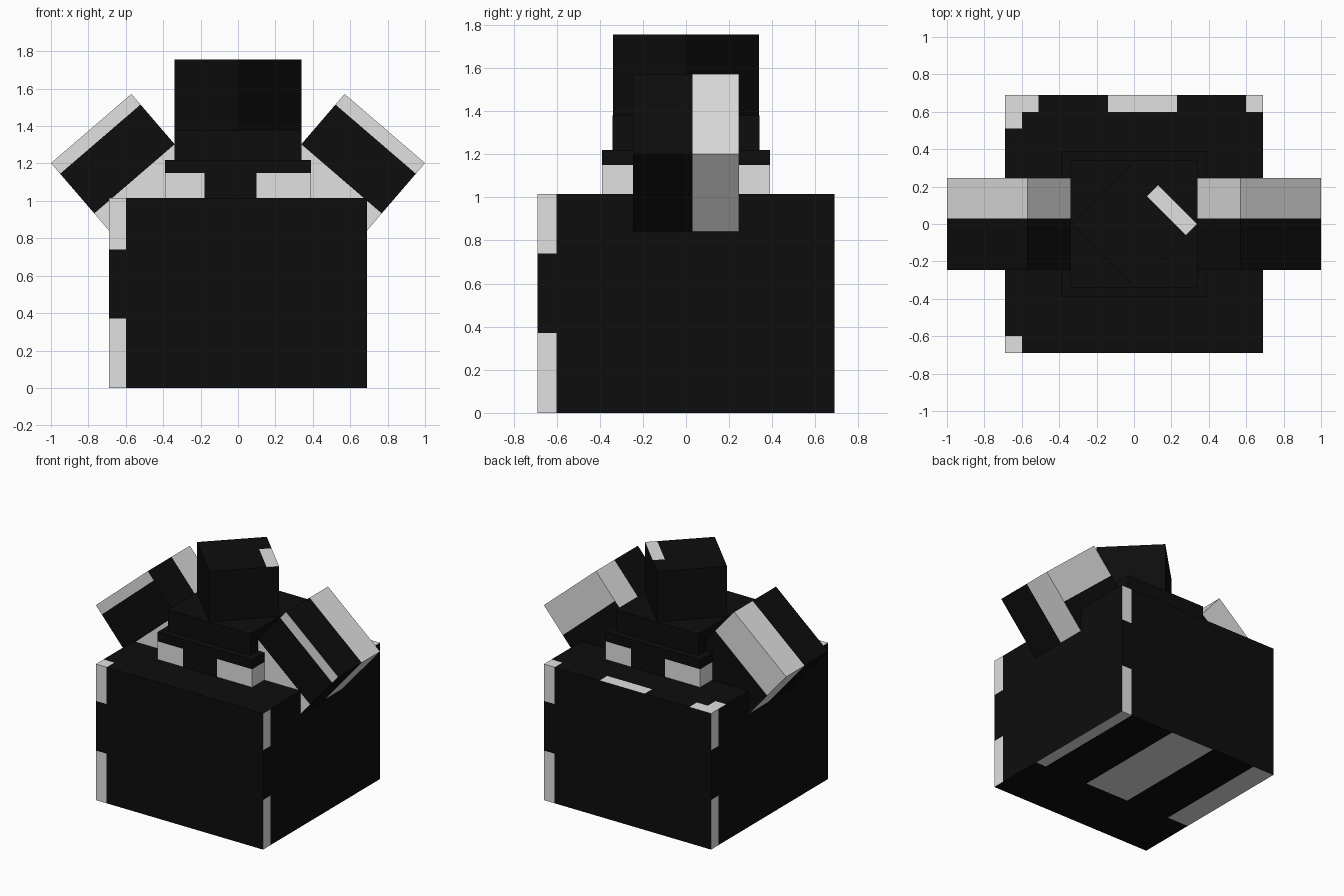
import bpy, bmesh, math
from mathutils import Vector

cube = bpy.data.objects.get("Cube")
if cube:
    bpy.data.objects.remove(cube, do_unlink=True)


def make_material(name, level):
    mat = bpy.data.materials.new(name)
    mat.use_nodes = True
    colour = (level, level, level, 1)
    mat.diffuse_color = colour
    bsdf = next(n for n in mat.node_tree.nodes if n.type == 'BSDF_PRINCIPLED')
    bsdf.inputs["Base Color"].default_value = colour
    return mat


MATERIALS = [make_material("black", 0.004), make_material("pale_grey", 0.75)]


def painted_box(name, half, z_range, cuts=(), is_pale=None, location=(0, 0, 0), rotation=(0, 0, 0)):
    """Box sliced along its axes; is_pale(centre, normal) picks the pale faces."""
    low, high = z_range
    bm = bmesh.new()
    bmesh.ops.create_cube(bm, size=2)
    for v in bm.verts:
        v.co = (v.co.x * half[0], v.co.y * half[1], high if v.co.z > 0 else low)
    for axis, values in enumerate(cuts):
        normal = Vector([float(i == axis) for i in range(3)])
        for value in values:
            bmesh.ops.bisect_plane(bm, geom=bm.verts[:] + bm.edges[:] + bm.faces[:],
                                   plane_co=normal * value, plane_no=normal)
    bm.normal_update()
    for face in bm.faces:
        if is_pale and is_pale(face.calc_center_median(), face.normal):
            face.material_index = 1
    mesh = bpy.data.meshes.new(name)
    bm.to_mesh(mesh)
    bm.free()
    for mat in MATERIALS:
        mesh.materials.append(mat)
    obj = bpy.data.objects.new(name, mesh)
    obj.location, obj.rotation_euler = location, rotation
    bpy.context.collection.objects.link(obj)
    return obj


def leftward(c, n):
    """Position on a side face, positive toward its left seen from outside."""
    return c.x * n.y - c.y * n.x


# Body: pale marks on one edge of each side, on the top and underneath
def body_pale(c, n):
    if n.z > 0.5:
        return ((c.y > 0.6 and (c.x < -0.51 or -0.14 < c.x < 0.23 or c.x > 0.6))
                or (c.x < -0.6 and (c.y > 0.51 or c.y < -0.6)))
    if n.z < -0.5:
        return c.y > -0.24 and (c.x > 0.6 or -0.14 < c.x < 0.23 or c.x < -0.51)
    return leftward(c, n) > 0.6 and not 0.37 < c.z < 0.74


painted_box("body", (0.69, 0.69), (0, 1.015),
            ((-0.6, -0.51, -0.14, 0.23, 0.6), (-0.6, -0.24, 0.51, 0.6), (0.37, 0.74)), body_pale)


# Collar: two pale blocks on every side
def collar_pale(c, n):
    t = leftward(c, n)
    return abs(n.z) < 0.5 and c.z < 1.15 and (t > 0.18 or t < -0.1)


steps = (-0.18, -0.1, 0.1, 0.18)
painted_box("collar", (0.39, 0.39), (1.015, 1.22), (steps, steps, (1.15,)), collar_pale)

# Head: square base with a cap turned by an eighth of a circle
painted_box("head_base", (0.34, 0.34), (1.22, 1.38))
painted_box("head_cap", (0.24, 0.24), (1.38, 1.755), ((0.155,), (0.055,)),
            lambda c, n: n.z > 0.5 and c.x > 0.155 and c.y < 0.055,
            rotation=(0, 0, math.radians(45)))


# Arms: tilted blocks sunk into the body, painted in bands
def arm_pale(c, n):
    depth = -c.z
    if n.y < -0.5:
        return depth < 0.075 or depth > 0.355
    if n.y > 0.5:
        return depth < 0.24
    return c.y > 0.03


for name, side in (("left_arm", 1), ("right_arm", -1)):
    painted_box(name, (0.2835, 0.247), (-0.7, 0), ((), (0.03,), (-0.075, -0.24, -0.355)), arm_pale,
                location=(side * 0.785, 0, 1.387), rotation=(0, side * math.radians(40.7), 0))
